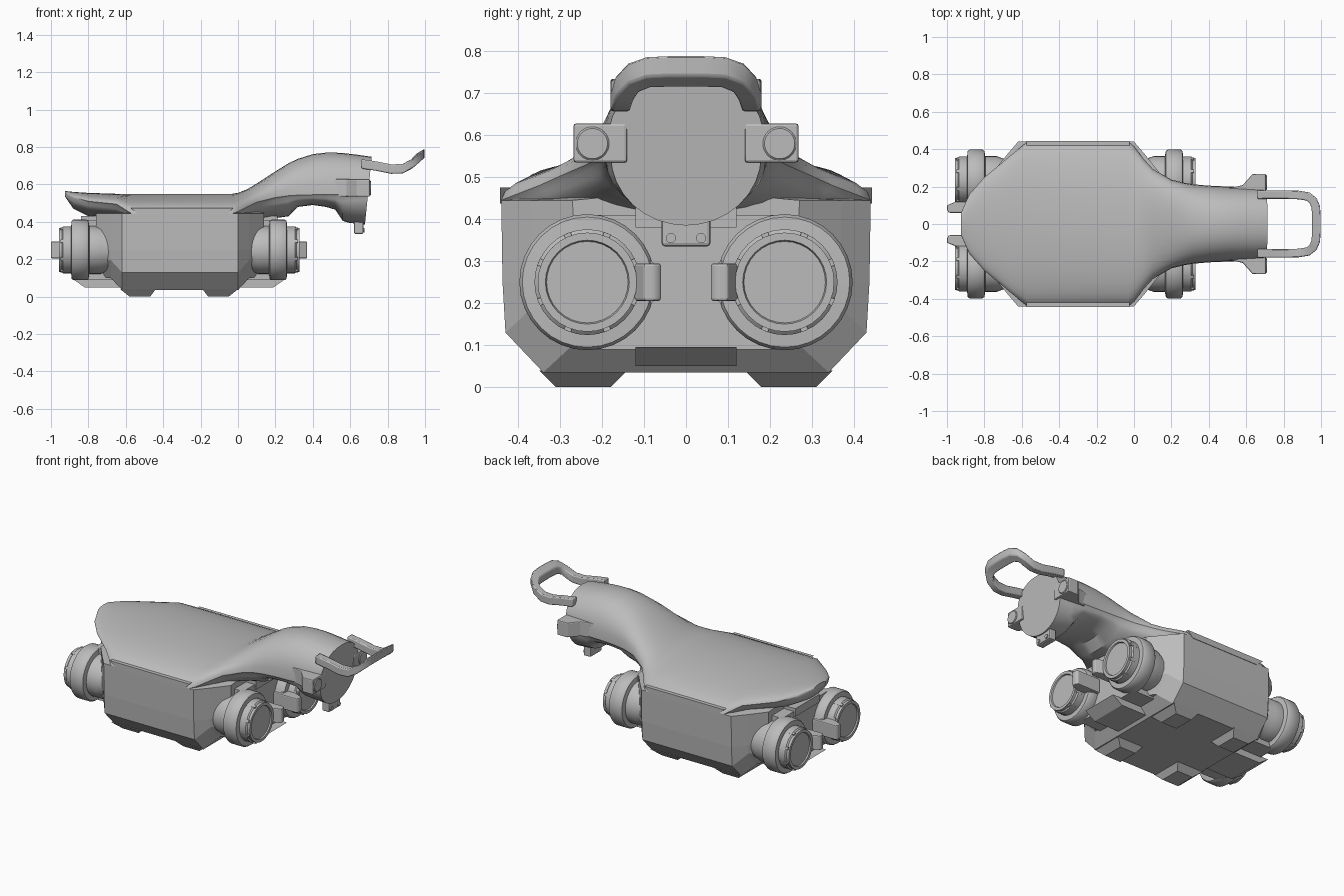
import bpy, bmesh, math
from mathutils import Vector

cube = bpy.data.objects.get("Cube")
if cube:
    bpy.data.objects.remove(cube, do_unlink=True)

GREY = (0.5, 0.5, 0.5, 1)
mat = bpy.data.materials.new("plain_grey")
mat.use_nodes = True
mat.diffuse_color = GREY
mat.node_tree.nodes["Principled BSDF"].inputs["Base Color"].default_value = GREY
MID = -0.315   # mirror plane between the front and rear hubs


def finish(name, bm, smooth=True, bevel=0):
    bmesh.ops.recalc_face_normals(bm, faces=bm.faces)
    mesh = bpy.data.meshes.new(name)
    bm.to_mesh(mesh)
    bm.free()
    mesh.materials.append(mat)
    ob = bpy.data.objects.new(name, mesh)
    bpy.context.collection.objects.link(ob)
    if bevel:
        mod = ob.modifiers.new("bevel", 'BEVEL')
        mod.width, mod.segments, mod.limit_method = bevel, 2, 'ANGLE'
    if smooth:
        bpy.ops.object.select_all(action='DESELECT')
        ob.select_set(True)
        bpy.context.view_layer.objects.active = ob
        bpy.ops.object.shade_smooth_by_angle(angle=math.radians(35))
    return ob


def loft(name, rings, closed=False, **kw):
    """Skin a list of rings; cap the ends unless the loop is closed."""
    bm = bmesh.new()
    vs = [[bm.verts.new(p) for p in r] for r in rings]
    n = len(vs[0])
    pairs = list(zip(vs, vs[1:])) + ([(vs[-1], vs[0])] if closed else [])
    for a, b in pairs:
        for i in range(n):
            j = (i + 1) % n
            bm.faces.new((a[i], a[j], b[j], b[i]))
    if not closed:
        bm.faces.new(vs[0])
        bm.faces.new(vs[-1])
    return finish(name, bm, **kw)


def prism(name, pts, axis, lo, hi, **kw):
    """Extrude a flat outline along one axis."""
    def put(p, d):
        q = list(p)
        q.insert(axis, d)
        return q
    return loft(name, [[put(p, d) for p in pts] for d in (lo, hi)], **kw)


def lathe(name, profile, y, z, flip, n=32):
    """Turn (x, radius) pairs around an axis parallel to x."""
    rings = []
    for x, r in profile:
        x = 2 * MID - x if flip else x
        rings.append([(x, y + r * math.cos(2 * math.pi * i / n), z + r * math.sin(2 * math.pi * i / n))
                      for i in range(n)])
    return loft(name, rings)


def box(name, x, y, z, **kw):
    return prism(name, [(x[0], y[0]), (x[1], y[0]), (x[1], y[1]), (x[0], y[1])], 2, *z, **kw)


# Upper shell: x, half width, edge height, top, underside
shell = [(-.925, .06, .55, .565, .535), (-.88, .16, .53, .56, .47), (-.8, .25, .51, .555, .43),
         (-.65, .375, .495, .55, .41), (-.57, .44, .445, .55, .40), (-.03, .44, .445, .55, .40),
         (0, .415, .455, .555, .40), (.05, .35, .48, .575, .405), (.1, .295, .505, .605, .41),
         (.2, .237, .53, .67, .42), (.27, .22, .54, .713, .43), (.32, .212, .543, .737, .48),
         (.4, .205, .545, .762, .49), (.47, .202, .545, .77, .48), (.52, .2, .545, .77, .465),
         (.56, .198, .547, .768, .405), (.63, .194, .555, .76, .395), (.715, .188, .565, .748, .385)]
rings = []
for x, w, e, t, u in shell:
    ring = []
    p = 0.87 if x > .15 else 1.0
    for i in range(17):
        a = math.pi * i / 16
        c = math.cos(a)
        ring.append((w * math.copysign(abs(c) ** p, c), e + (t - e) * math.sin(a) ** p))
    for i in range(17):
        a = math.pi * (1 + i / 16)
        ring.append((w * .955 * math.cos(a), e - .012 + (u - e + .012) * -math.sin(a)))
    tilt = .1 if x > .6 else 0
    rings.append([(x + tilt * (z - t), y, z) for y, z in ring])
loft("upper_shell", rings)

# Lower hull with chamfered ends: x, half width, bottom height
rings = []
for x, w, b in [(-.76, .27, .11), (-.68, .37, .1), (-.62, .44, .035),
                (0, .44, .035), (.06, .37, .1), (.14, .27, .11)]:
    half = [(w, .445), (w - .003, .25), (w - .01, b + .095), (w - .1, b)]
    rings.append([(x, y, z) for y, z in [(0, .47)] + half + [(-y, z) for y, z in reversed(half)]])
loft("lower_hull", rings, smooth=False)

# Shared core between the hubs, spine above and skid plate below
box("axle_core", (-.83, .2), (-.235, .235), (.09, .41), smooth=False)
box("core_spine", (-.84, .21), (-.12, .12), (.38, .43), smooth=False)
prism("skid_plate", [(-.885, .095), (-.82, .05), (.19, .05), (.255, .095)], 1, -.12, .12, smooth=False)

# Feet under the hull and rails along its upper sides
for s, side in ((1, "left"), (-1, "right")):
    for flip, end in ((False, "front"), (True, "rear")):
        xs = [((2 * MID - x) if flip else x) for x in (-.16, -.05, -.19, 0)]
        top = [(xs[2], .14), (xs[3], .14), (xs[3], .35), (xs[2], .35)]
        low = [(xs[0], .18), (xs[1], .18), (xs[1], .31), (xs[0], .31)]
        loft(f"{side}_{end}_foot", [[(x, s * y, .04) for x, y in top],
                                   [(x, s * y, 0) for x, y in low]], smooth=False)
    prism(f"{side}_side_rail", [(-.575, .475), (-.025, .475), (-.06, .437), (-.53, .437)], 1,
          s * .41, s * .443, smooth=False)

# Four hubs, each with flange, cap, lugs, bracket and latch
hub = [(.02, .115), (.07, .115), (.105, .128), (.165, .128), (.17, .155), (.18, .162), (.25, .162),
       (.26, .155), (.262, .126), (.305, .126), (.312, .118), (.328, .118), (.328, .1), (.32, .097)]
for s, side in ((1, "left"), (-1, "right")):
    for flip, end in ((False, "front"), (True, "rear")):
        def mx(x):
            return 2 * MID - x if flip else x
        tag = f"{side}_{end}"
        cy, cz = s * .235, .25
        lathe(f"{tag}_hub", hub, cy, cz, flip)
        bm = bmesh.new()
        for k in range(8):
            a = math.pi * (k + .5) / 4
            res = bmesh.ops.create_cube(bm, size=1)
            for v in res["verts"]:
                r = .119 + v.co.y * .014
                b = a + v.co.z * .14
                v.co = Vector((mx(.29 + v.co.x * .06), cy + r * math.cos(b), cz + r * math.sin(b)))
        finish(f"{tag}_hub_lugs", bm, smooth=False)
        prism(f"{tag}_bracket", [(s * .2, .13), (s * .17, .13), (s * .07, .21), (s * .07, .29),
                                 (s * .17, .37), (s * .2, .37)], 0, mx(.19), mx(.255), smooth=False)
        prism(f"{tag}_latch", [(mx(.2), s * .06), (mx(.36), s * .06), (mx(.37), s * .075),
                               (mx(.37), s * .1), (mx(.31), s * .125), (mx(.2), s * .125)],
              2, .205, .295, smooth=False, bevel=.006)

# Neck ears with lamps
for s, side in ((1, "left"), (-1, "right")):
    prism(f"{side}_ear", [(.4, s * .17), (.58, s * .207), (.635, s * .268), (.705, s * .268),
                          (.705, s * .14), (.45, s * .14)], 2, .535, .628, smooth=False, bevel=.006)
    lathe(f"{side}_lamp", [(.68, .04), (.707, .04), (.711, .036)], s * .223, .58, False)

# Clip below the neck end, with two bolts
box("neck_clip", (.62, .67), (-.058, .058), (.335, .41), smooth=False, bevel=.008)
for s, side in ((1, "left"), (-1, "right")):
    lathe(f"{side}_clip_bolt", [(.64, .012), (.677, .012)], s * .036, .355, False, n=12)

# Upturned carrying loop: swept strip section along a rounded path
half = [(.66, .157, .71), (.74, .157, .698), (.82, .157, .682), (.88, .155, .684),
        (.93, .147, .71), (.958, .125, .737), (.972, .09, .75), (.975, .04, .752)]
path = [Vector(p) for p in half] + [Vector((x, -y, z)) for x, y, z in reversed(half)]
rings = []
for i, p in enumerate(path):
    t = path[min(i + 1, len(path) - 1)] - path[max(i - 1, 0)]
    out = Vector((-t.y, t.x, 0)).normalized() * .023
    up = Vector((0, 0, .025))
    rise = Vector((0, 0, .014 * max(0, (p.x - .9) / .075)))
    rings.append([p + out + up + rise, p - out + up - rise, p - out - up - rise, p + out - up + rise])
loft("carry_loop", rings, bevel=.006)
